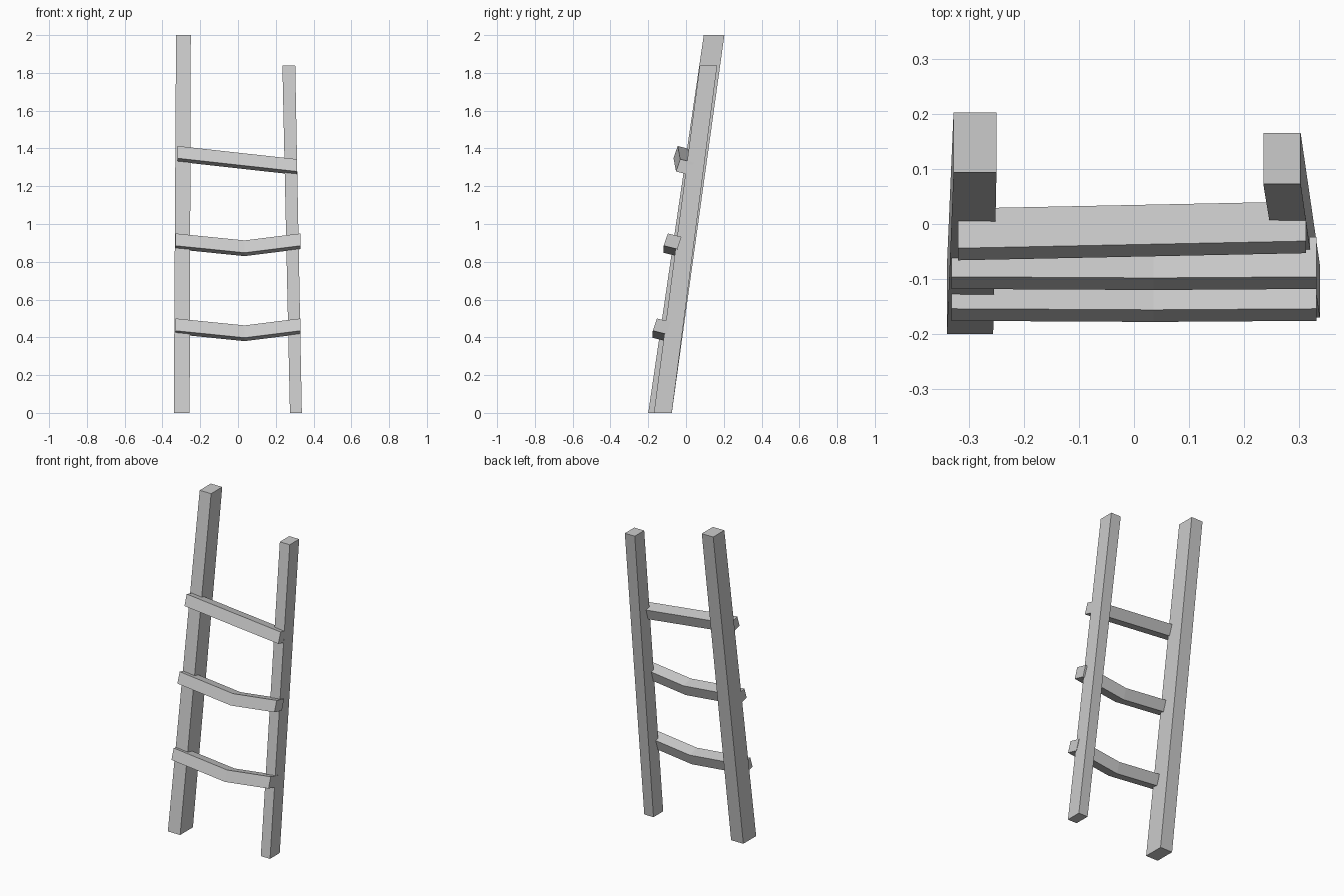
import bpy
import bmesh
from mathutils import Vector

cube = bpy.data.objects.get("Cube")
if cube:
    bpy.data.objects.remove(cube, do_unlink=True)

grey = bpy.data.materials.new("plain_grey")
grey.use_nodes = True
grey.diffuse_color = (0.6, 0.6, 0.6, 1)
bsdf = next(n for n in grey.node_tree.nodes if n.type == "BSDF_PRINCIPLED")
bsdf.inputs["Base Color"].default_value = grey.diffuse_color


def loft(name, sections):
    """Join four-cornered sections into a closed, flat-faced beam."""
    bm = bmesh.new()
    rings = [[bm.verts.new(p) for p in section] for section in sections]
    for a, b in zip(rings, rings[1:]):
        for i in range(4):
            j = (i + 1) % 4
            bm.faces.new((a[i], a[j], b[j], b[i]))
    bm.faces.new(rings[0])
    bm.faces.new(rings[-1])
    bmesh.ops.recalc_face_normals(bm, faces=bm.faces)
    mesh = bpy.data.meshes.new(name)
    bm.to_mesh(mesh)
    bm.free()
    mesh.materials.append(grey)
    obj = bpy.data.objects.new(name, mesh)
    bpy.context.collection.objects.link(obj)
    return obj


def level_section(x0, x1, y0, y1, z):
    return [(x0, y0, z), (x1, y0, z), (x1, y1, z), (x0, y1, z)]


def rung_section(x, y, z):
    """Tilted section, starting from its lower front corner."""
    corner = Vector((x, y, z))
    rise = Vector((0, 0.022, 0.065))
    depth = Vector((0, 0.072, -0.018))
    return [corner, corner + rise, corner + rise + depth, corner + depth]


# Leaning side rails, level at both ends
loft("right_rail", [level_section(-0.34, -0.256, -0.2, -0.075, 0),
                    level_section(-0.328, -0.25, 0.094, 0.203, 2)])
loft("left_rail", [level_section(0.275, 0.338, -0.17, -0.075, 0),
                   level_section(0.235, 0.303, 0.073, 0.165, 1.84)])

# Two sagging rungs
for name, y, z in (("lower_rung", -0.176, 0.435), ("middle_rung", -0.118, 0.885)):
    loft(name, [rung_section(-0.332, y, z),
                rung_section(0.035, y - 0.002, z - 0.037),
                rung_section(0.332, y, z)])

# Straight, crooked upper rung
loft("upper_rung", [rung_section(-0.32, -0.066, 1.348),
                    rung_section(0.313, -0.053, 1.278)])
